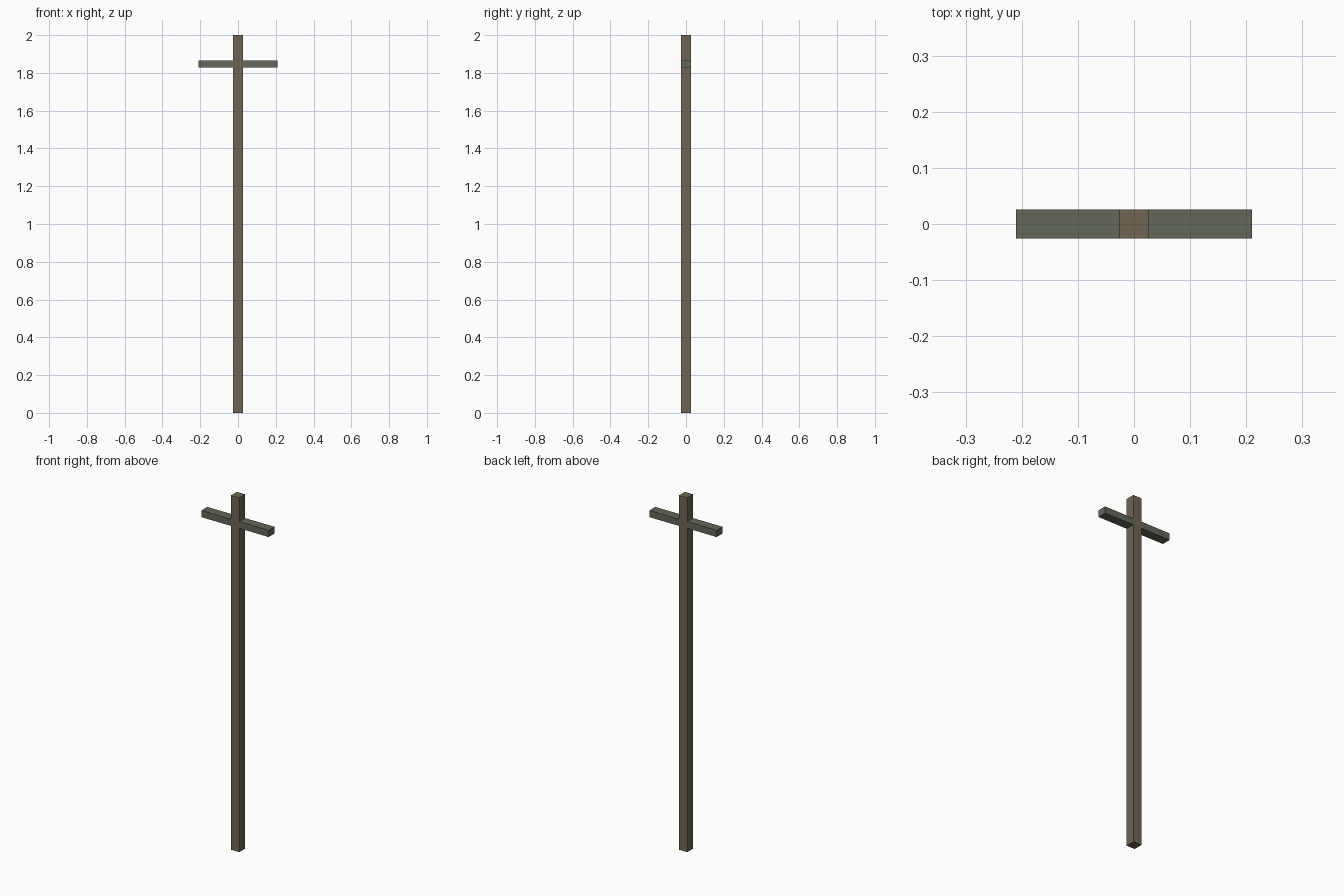
import bpy

if "Cube" in bpy.data.objects:
    bpy.data.objects.remove(bpy.data.objects["Cube"])


def material(name, color):
    mat = bpy.data.materials.new(name)
    mat.diffuse_color = (*color, 1)
    mat.use_nodes = True
    mat.node_tree.nodes["Principled BSDF"].inputs["Base Color"].default_value = mat.diffuse_color
    return mat


def box(name, size, z, mat):
    bpy.ops.mesh.primitive_cube_add(size=1, location=(0, 0, z))
    obj = bpy.context.object
    obj.name = name
    obj.scale = size
    bpy.ops.object.transform_apply(location=False, rotation=False, scale=True)
    obj.data.materials.append(mat)
    return obj


wood = material("brown_wood", (0.16, 0.13, 0.085))
weathered = material("grey_green_wood", (0.125, 0.135, 0.10))

# Tall square post
box("post", (0.0525, 0.0525, 2.0), 1.0, wood)

# Crossbar through the post, a hair thinner so the faces do not overlap
box("crossbar", (0.42, 0.0521, 0.038), 1.847, weathered)
